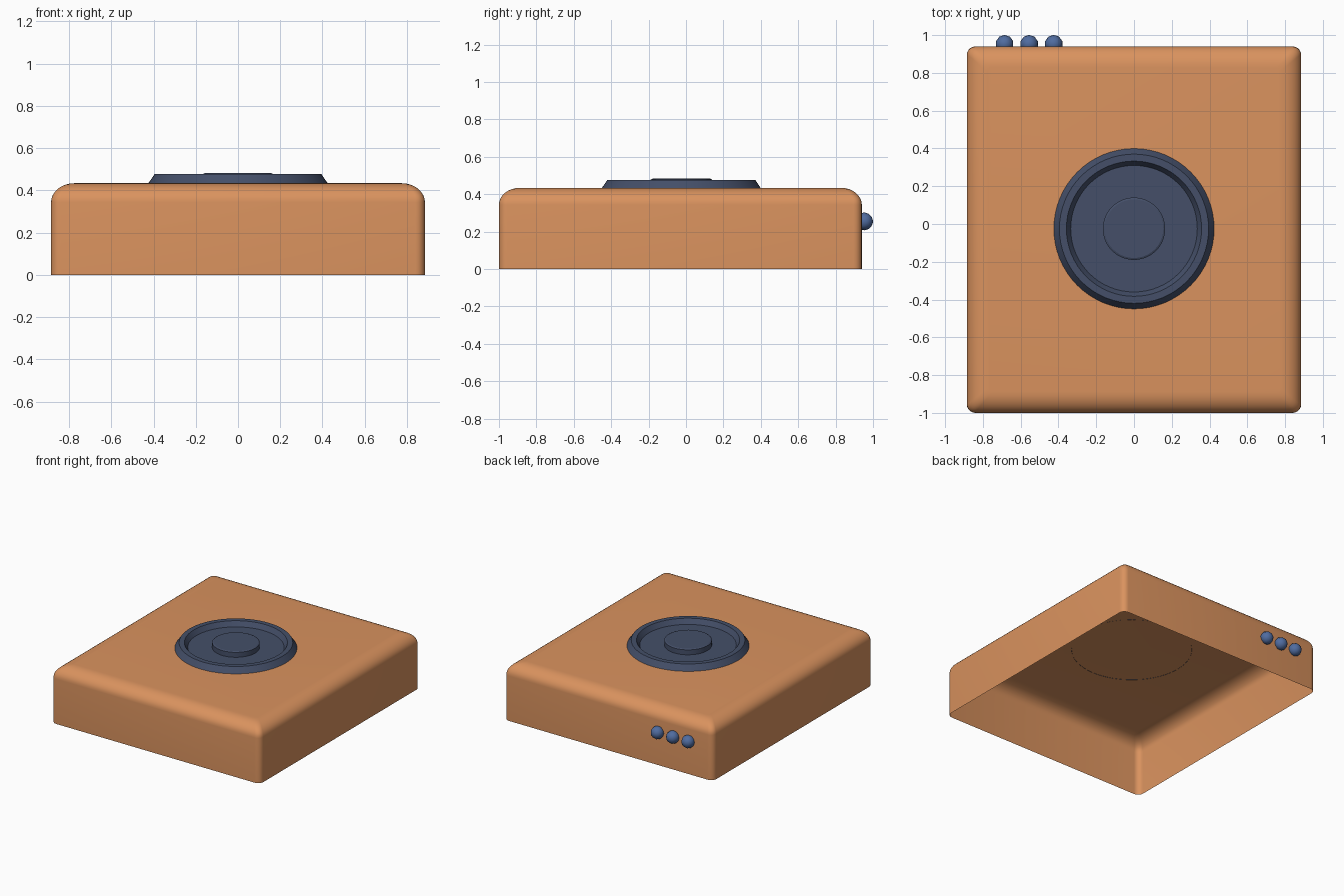
import bpy, bmesh, math

if "Cube" in bpy.data.objects:
    bpy.data.objects.remove(bpy.data.objects["Cube"])


def material(name, rgb):
    m = bpy.data.materials.new(name)
    m.diffuse_color = (*rgb, 1)
    m.use_nodes = True
    m.node_tree.nodes["Principled BSDF"].inputs["Base Color"].default_value = m.diffuse_color
    return m


ORANGE = material("warm orange", (0.70, 0.29, 0.113))
NAVY = material("dark navy", (0.058, 0.078, 0.14))
BLUE = material("blue", (0.08, 0.15, 0.35))


def finish(name, bm, mat, angle):
    mesh = bpy.data.meshes.new(name)
    bm.to_mesh(mesh)
    bm.free()
    ob = bpy.data.objects.new(name, mesh)
    bpy.context.collection.objects.link(ob)
    mesh.materials.append(mat)
    bpy.ops.object.select_all(action='DESELECT')
    ob.select_set(True)
    bpy.context.view_layer.objects.active = ob
    bpy.ops.object.shade_smooth_by_angle(angle=math.radians(angle))
    return ob


def loft(bm, rings, cap_top=True):
    loops = [[bm.verts.new(p) for p in ring] for ring in rings]
    n = len(loops[0])
    for a, b in zip(loops, loops[1:]):
        for i in range(n):
            j = (i + 1) % n
            bm.faces.new((a[i], a[j], b[j], b[i]))
    if cap_top:
        bm.faces.new(loops[-1])


def rounded_rect(hx, hy, r, cy, z, steps=5):
    pts = []
    for k, (sx, sy) in enumerate([(1, 1), (-1, 1), (-1, -1), (1, -1)]):
        for i in range(steps + 1):
            a = math.pi / 2 * (k + i / steps)
            pts.append((sx * (hx - r) + r * math.cos(a),
                        cy + sy * (hy - r) + r * math.sin(a), z))
    return pts


# Body: open-bottomed shell with rounded top edges
HX, HY, CY, TOP = 0.885, 0.97, -0.03, 0.434
RX, RZ = 0.11, 0.09
rings = [rounded_rect(HX, HY, 0.045, CY, 0)]
for i in range(9):
    a = math.pi / 2 * i / 8
    inset = RX * (1 - math.cos(a))
    rings.append(rounded_rect(HX - inset, HY - inset, 0.045 - 0.02 * i / 8, CY,
                              TOP - RZ + RZ * math.sin(a)))
bm = bmesh.new()
loft(bm, rings)
finish("body_shell", bm, ORANGE, 40)


# Dial: bevelled rim, recessed floor
def lathe(name, profile, segments=64):
    b = bmesh.new()
    loft(b, [[(r * math.cos(2 * math.pi * i / segments),
               -0.025 + r * math.sin(2 * math.pi * i / segments), z)
              for i in range(segments)] for r, z in profile])
    return finish(name, b, NAVY, 25)


lathe("dial_rim", [(0.425, 0.433), (0.395, 0.477), (0.358, 0.477),
                   (0.335, 0.440), (0.16, 0.440)])
lathe("dial_centre_button", [(0.165, 0.438), (0.165, 0.478), (0.155, 0.483)])

# Three small round feet on the back
for i in range(3):
    bm = bmesh.new()
    bmesh.ops.create_icosphere(bm, subdivisions=2, radius=0.048)
    ob = finish(f"back_knob_{i + 1}", bm, BLUE, 60)
    ob.location = (-0.685 + 0.13 * i, 0.953, 0.255)
